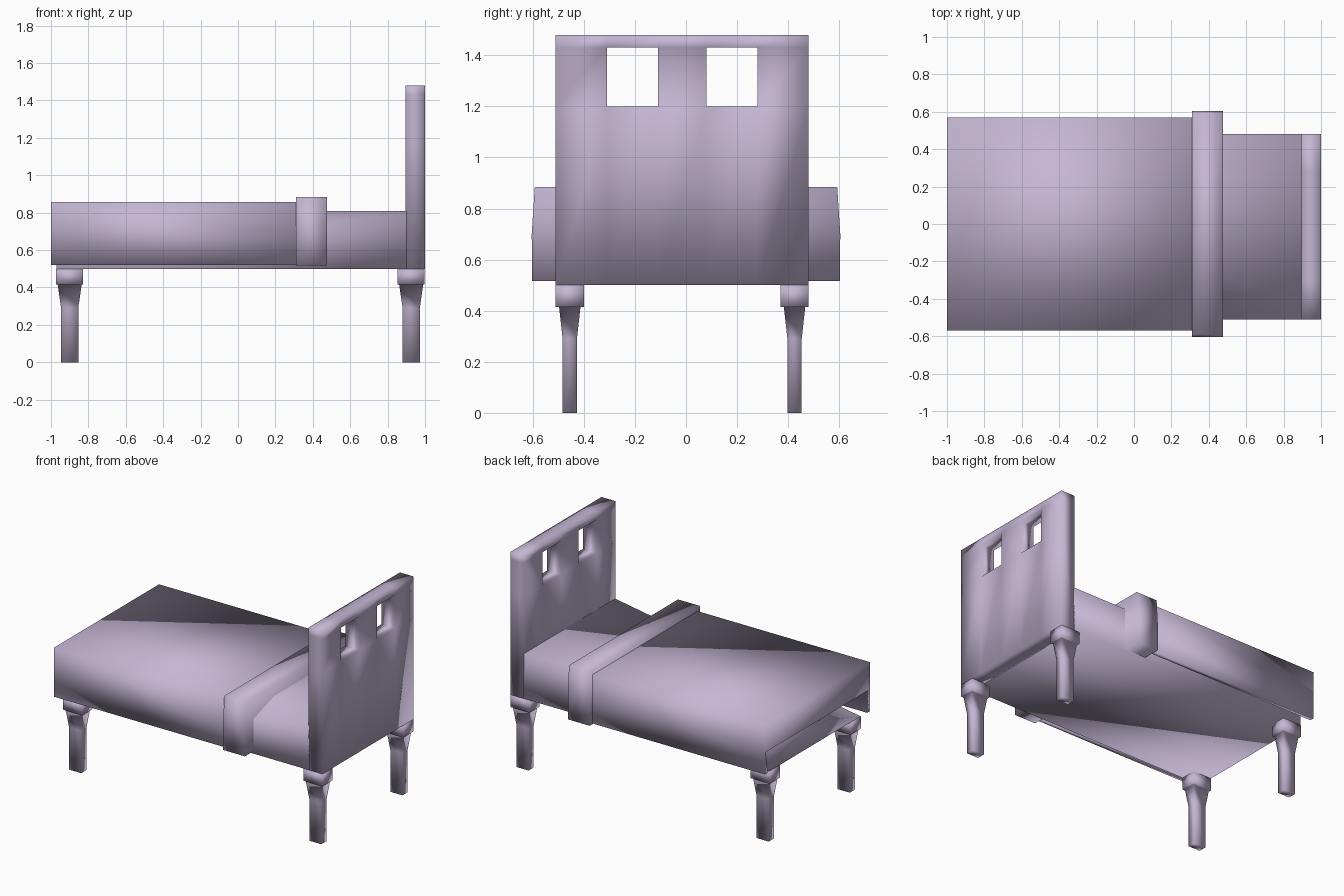
import bpy, bmesh
from mathutils import Vector

cube = bpy.data.objects.get("Cube")
if cube:
    bpy.data.objects.remove(cube, do_unlink=True)

COLOUR = (0.56, 0.47, 0.66, 1.0)
lilac = bpy.data.materials.new("pale_lilac")
lilac.use_nodes = True
lilac.diffuse_color = COLOUR
shader = lilac.node_tree.nodes["Principled BSDF"]
shader.inputs["Base Color"].default_value = COLOUR
shader.inputs["Roughness"].default_value = 0.8


def finish(name, bm):
    """Turn a bmesh into a smooth, coloured object."""
    bmesh.ops.recalc_face_normals(bm, faces=bm.faces)
    for face in bm.faces:
        face.smooth = True
    mesh = bpy.data.meshes.new(name)
    bm.to_mesh(mesh)
    bm.free()
    mesh.materials.append(lilac)
    obj = bpy.data.objects.new(name, mesh)
    bpy.context.collection.objects.link(obj)
    return obj


def hull(name, points):
    bm = bmesh.new()
    for p in points:
        bm.verts.new(p)
    bmesh.ops.convex_hull(bm, input=bm.verts)
    bmesh.ops.dissolve_limit(bm, angle_limit=0.01, verts=bm.verts, edges=bm.edges)
    return finish(name, bm)


def prism(name, profile, x0, x1):
    """Convex (y, z) profile stretched along the bed."""
    return hull(name, [(x, y, z) for x in (x0, x1) for y, z in profile])


def leg(name, cx, cy):
    """Square cap, tapered neck and straight foot, as stacked rings."""
    rings = [(0.5, 0.072, 0.055), (0.415, 0.072, 0.055), (0.415, 0.064, 0.042),
             (0.29, 0.046, 0.028), (0, 0.046, 0.028)]
    bm = bmesh.new()
    loops = [[bm.verts.new((cx + sx * hx, cy + sy * hy, z))
              for sx, sy in ((-1, -1), (1, -1), (1, 1), (-1, 1))]
             for z, hx, hy in rings]
    for upper, lower in zip(loops, loops[1:]):
        for i in range(4):
            j = (i + 1) % 4
            bm.faces.new((upper[i], upper[j], lower[j], lower[i]))
    bm.faces.new(loops[0])
    bm.faces.new(loops[-1])
    return finish(name, bm)


# Legs
for end, cx in (("foot", -0.9), ("head", 0.926)):
    for side, cy in (("right", -0.455), ("left", 0.425)):
        leg(f"{end}_{side}_leg", cx, cy)

# Mattress base: one foot corner drops away beneath the blanket
FOOT, HEAD, Y0, Y1, LOW, TOP = -0.97, 0.9, -0.51, 0.48, 0.5, 0.81
hull("mattress_base", [(FOOT, Y0, LOW), (FOOT, Y1, LOW), (HEAD, Y0, LOW), (HEAD, Y1, LOW),
                       (FOOT, Y1, TOP), (HEAD, Y0, TOP), (HEAD, Y1, TOP)])

# Headboard: a grid of cells with two openings, extruded to thickness
ys = (Y0, -0.31, -0.11, 0.08, 0.28, Y1)
zs = (LOW, 1.2, 1.43, 1.48)
bm = bmesh.new()
grid = [[bm.verts.new((0.895, y, z)) for z in zs] for y in ys]
for i in range(len(ys) - 1):
    for j in range(len(zs) - 1):
        if j == 1 and i in (1, 3):
            continue
        bm.faces.new((grid[i][j], grid[i + 1][j], grid[i + 1][j + 1], grid[i][j + 1]))
extruded = bmesh.ops.extrude_face_region(bm, geom=bm.faces[:], use_keep_orig=True)
moved = [v for v in extruded["geom"] if isinstance(v, bmesh.types.BMVert)]
bmesh.ops.translate(bm, verts=moved, vec=Vector((0.105, 0, 0)))
finish("headboard", bm)

# Blanket: draped sheet with a shorter flap over the foot end
half, hem, flap, crown = 0.57, 0.52, 0.67, 0.857
profile = [(half, hem), (half, flap), (half, crown),
           (-half, crown), (-half, flap), (-half, hem)]
bm = bmesh.new()
a = [bm.verts.new((-1, y, z)) for y, z in profile]
b = [bm.verts.new((0.32, y, z)) for y, z in profile]
for i in range(len(profile) - 1):
    bm.faces.new((a[i], a[i + 1], b[i + 1], b[i]))
bm.faces.new(a[1:5])
blanket = finish("blanket", bm)
if blanket.data.polygons[2].normal.z < 0:
    blanket.data.flip_normals()
thick = blanket.modifiers.new("thickness", "SOLIDIFY")
thick.thickness = 0.03
thick.offset = -1

# Turned-down fold across the blanket
prism("blanket_fold", [(s * y, z) for s in (-1, 1)
                       for y, z in ((0.603, 0.517), (0.604, 0.7), (0.592, 0.885))], 0.31, 0.475)
